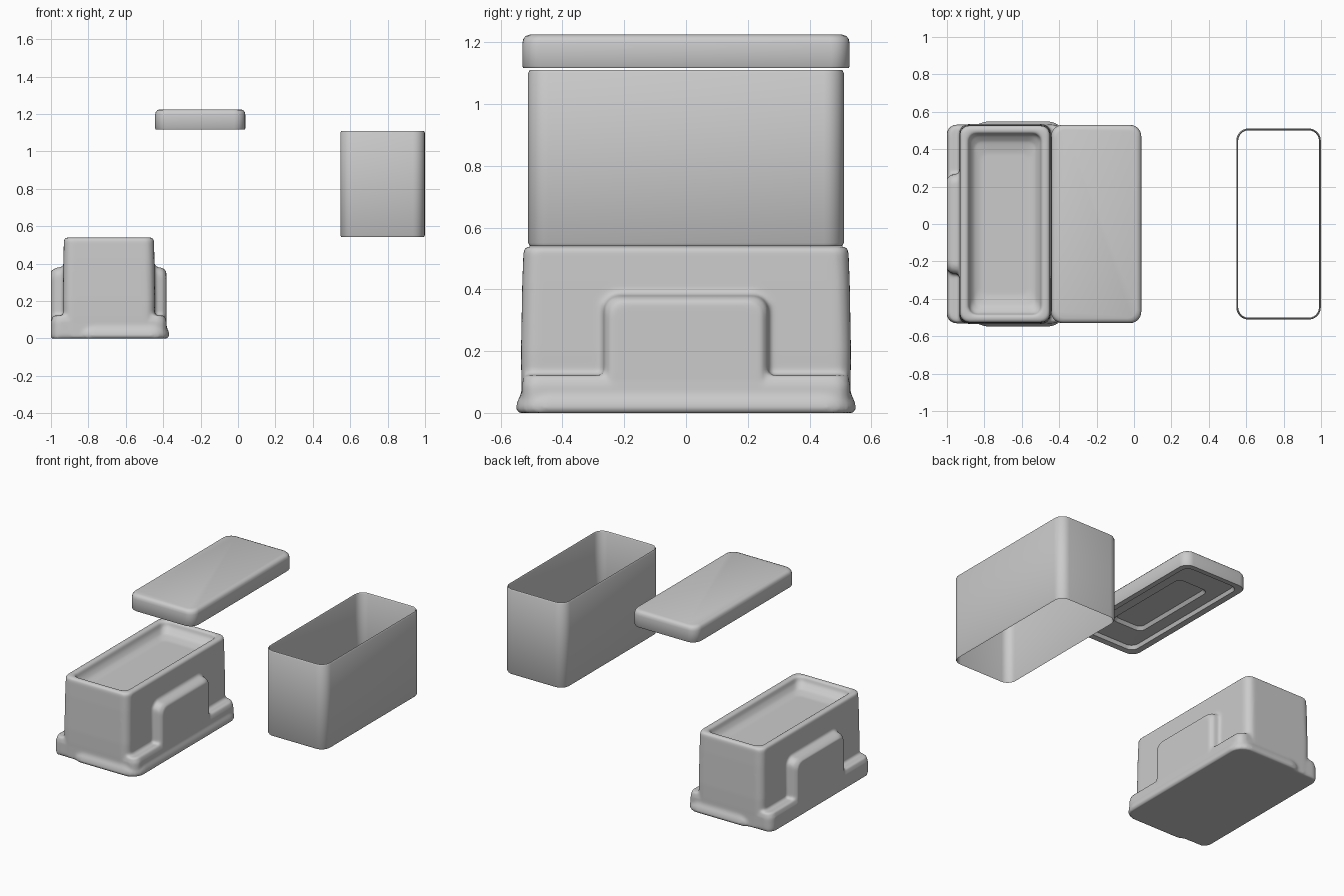
import bpy, bmesh
from math import sin, cos, pi


def rounded_rect(hu, hv, r, seg=6):
    pts = []
    for k, (su, sv) in enumerate([(1, 1), (-1, 1), (-1, -1), (1, -1)]):
        for i in range(seg + 1):
            a = (k + i / seg) * pi / 2
            pts.append((su * (hu - r) + r * cos(a), sv * (hv - r) + r * sin(a)))
    return pts


def loft(bm, centre, sections, axis='Z', closed=False):
    """Skin rounded rectangles given as (half_u, half_v, radius, height)."""
    cu, cv = centre
    rings = []
    for hu, hv, r, h in sections:
        ring = []
        for u, v in rounded_rect(hu, hv, r):
            p = (cu + u, cv + v, h) if axis == 'Z' else (h, cu + u, cv + v)
            ring.append(bm.verts.new(p))
        rings.append(ring)
    faces = []
    pairs = list(zip(rings, rings[1:]))
    if closed:
        pairs.append((rings[-1], rings[0]))
    for a, b in pairs:
        n = len(a)
        for i in range(n):
            j = (i + 1) % n
            faces.append(bm.faces.new((a[i], a[j], b[j], b[i])))
    if not closed:
        faces += [bm.faces.new(rings[0][::-1]), bm.faces.new(rings[-1])]
    bmesh.ops.recalc_face_normals(bm, faces=faces)


def finish(name, bm, angle=0.6):
    me = bpy.data.meshes.new(name)
    bm.to_mesh(me)
    bm.free()
    ob = bpy.data.objects.new(name, me)
    bpy.context.collection.objects.link(ob)
    bpy.ops.object.select_all(action='DESELECT')
    ob.select_set(True)
    bpy.context.view_layer.objects.active = ob
    return ob


# Base: hollow-topped body, flange, lip and side panels fused softly together
bm = bmesh.new()
loft(bm, (-0.69, 0), [
    (0.243, 0.532, 0.05, 0.01), (0.246, 0.534, 0.05, 0.20), (0.243, 0.53, 0.05, 0.42),
    (0.241, 0.526, 0.05, 0.525), (0.234, 0.518, 0.045, 0.539),
    (0.197, 0.487, 0.045, 0.539), (0.188, 0.478, 0.04, 0.505),
    (0.165, 0.44, 0.04, 0.475), (0.13, 0.38, 0.04, 0.462)])
loft(bm, (-0.691, 0), [
    (0.309, 0.53, 0.05, 0.0), (0.310, 0.531, 0.05, 0.03),
    (0.309, 0.531, 0.05, 0.09), (0.298, 0.525, 0.05, 0.122)])
loft(bm, (-0.62, 0), [
    (0.245, 0.545, 0.09, 0.0), (0.252, 0.55, 0.09, 0.012),
    (0.250, 0.547, 0.09, 0.035), (0.235, 0.53, 0.09, 0.07)])
loft(bm, (0, 0.195), [
    (0.245, 0.165, 0.05, -1.0), (0.263, 0.181, 0.05, -0.978),
    (0.268, 0.186, 0.05, -0.95), (0.268, 0.186, 0.05, -0.43),
    (0.263, 0.181, 0.05, -0.402), (0.245, 0.165, 0.05, -0.383)], axis='X')
base = finish("base", bm)
rm = base.modifiers.new("fuse", 'REMESH')
rm.mode = 'VOXEL'
rm.voxel_size = 0.009
rm.use_smooth_shade = True
sm = base.modifiers.new("soften", 'SMOOTH')
sm.factor = 0.5
sm.iterations = 6

# Sleeve: thin wall, open at top and bottom
bm = bmesh.new()
loft(bm, (0.773, 0), [
    (0.220, 0.506, 0.06, 0.541), (0.226, 0.511, 0.065, 0.550),
    (0.226, 0.511, 0.065, 1.100), (0.220, 0.506, 0.06, 1.110),
    (0.216, 0.501, 0.056, 1.100), (0.216, 0.501, 0.056, 0.550)], closed=True)
finish("sleeve", bm)
bpy.ops.object.shade_smooth_by_angle(angle=0.7)

# Lid: rounded top edge, stepped recess underneath
bm = bmesh.new()
loft(bm, (-0.202, 0), [
    (0.10, 0.30, 0.035, 1.165), (0.115, 0.315, 0.04, 1.145),
    (0.19, 0.48, 0.05, 1.142), (0.20, 0.49, 0.05, 1.120),
    (0.238, 0.527, 0.06, 1.117), (0.241, 0.530, 0.06, 1.122),
    (0.241, 0.530, 0.06, 1.195), (0.238, 0.527, 0.06, 1.210),
    (0.230, 0.519, 0.055, 1.220), (0.215, 0.504, 0.05, 1.225)])
finish("lid", bm)
bpy.ops.object.shade_smooth_by_angle(angle=0.7)
